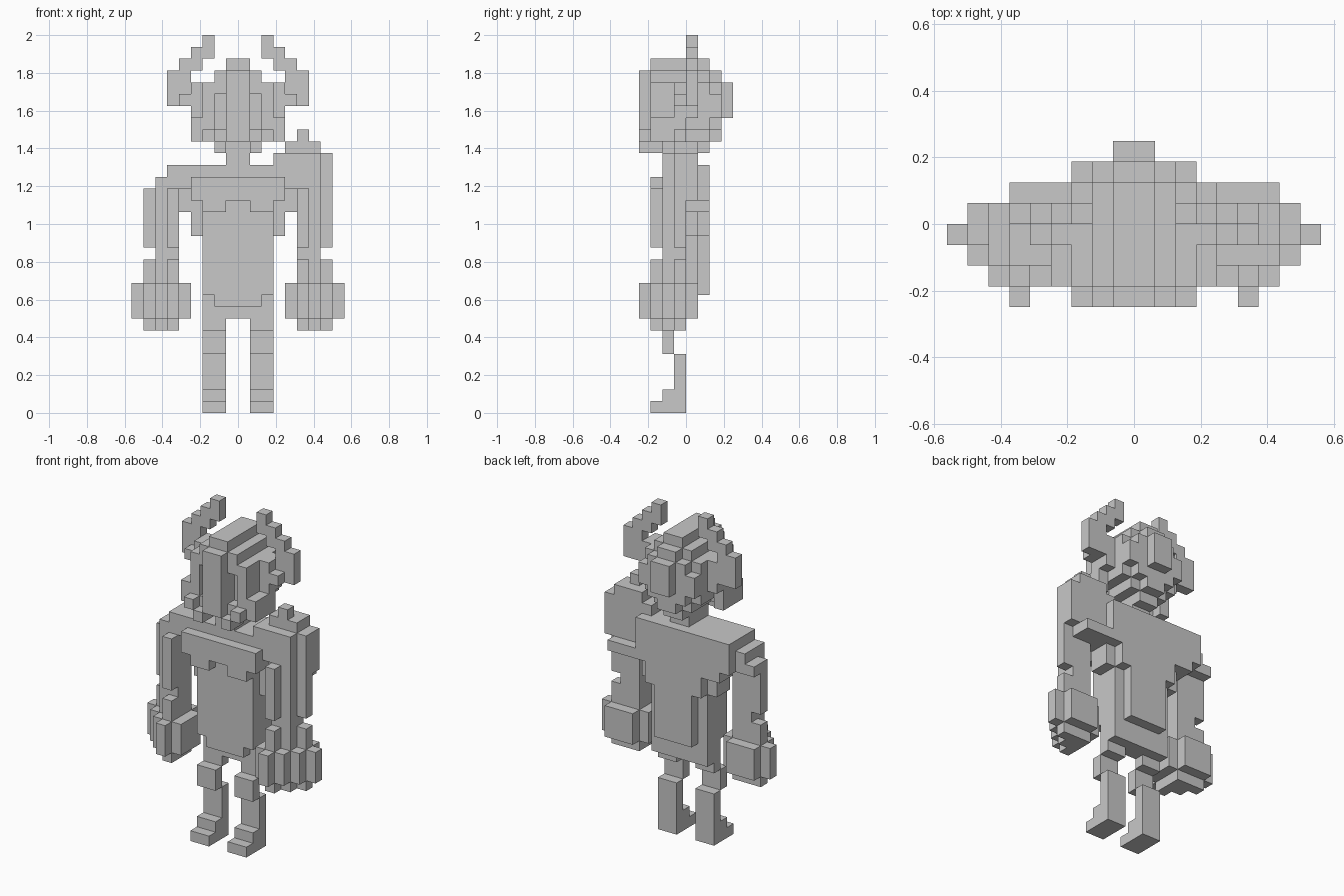
import bpy, bmesh, math
from mathutils import Vector

if "Cube" in bpy.data.objects:
    bpy.data.objects.remove(bpy.data.objects["Cube"])

U = 0.0625  # one block; 32 blocks tall

grey = bpy.data.materials.new("stone_grey")
grey.diffuse_color = (0.58, 0.58, 0.58, 1)
grey.use_nodes = True
grey.node_tree.nodes["Principled BSDF"].inputs["Base Color"].default_value = grey.diffuse_color

# direction, axis and sign of each side of a unit block
SIDES = [((s if a == 0 else 0, s if a == 1 else 0, s if a == 2 else 0), a, s)
         for a in range(3) for s in (-1, 1)]


def blocks(name, boxes, mirror=False):
    """Union of block boxes (x0,x1,y0,y1,z0,z1); outer skin only, flat areas merged."""
    cells = set()
    for x0, x1, y0, y1, z0, z1 in boxes:
        for x in range(x0, x1):
            for y in range(y0, y1):
                for z in range(z0, z1):
                    cells.add((x, y, z))
                    if mirror:
                        cells.add((-1 - x, y, z))
    bm = bmesh.new()
    verts = {}

    def vert(p):
        if p not in verts:
            verts[p] = bm.verts.new(Vector(p) * U)
        return verts[p]

    for c in sorted(cells):
        for d, a, s in SIDES:
            if (c[0] + d[0], c[1] + d[1], c[2] + d[2]) in cells:
                continue
            loop = []
            for i, j in ((0, 0), (1, 0), (1, 1), (0, 1)):
                p = list(c)
                p[a] += (s > 0)
                p[(a + 1) % 3] += i
                p[(a + 2) % 3] += j
                loop.append(vert(tuple(p)))
            bm.faces.new(loop if s > 0 else loop[::-1])
    bmesh.ops.dissolve_limit(bm, angle_limit=math.radians(1),
                             verts=bm.verts[:], edges=bm.edges[:])
    me = bpy.data.meshes.new(name)
    bm.to_mesh(me)
    bm.free()
    me.materials.append(grey)
    ob = bpy.data.objects.new(name, me)
    bpy.context.collection.objects.link(ob)
    return ob


def flip(boxes):
    return [(-b, -a, *rest) for a, b, *rest in boxes]


# Legs with stepped feet and a forward knee
leg = [(1, 3, -3, 0, 0, 1), (1, 3, -2, 0, 1, 2), (1, 3, -1, 0, 2, 5),
       (1, 3, -2, -1, 5, 7), (1, 3, -1, 0, 7, 8)]
blocks("right_leg", leg)
blocks("left_leg", flip(leg))

# Torso: hips, belly, back panel and side muscles
blocks("torso", [
    (-3, 3, -1, 1, 8, 10), (-2, 2, -2, 1, 9, 10), (-3, 3, -2, 1, 10, 20),
    (-2, 2, 1, 2, 10, 18), (-3, 3, 1, 2, 15, 19),
    (-4, -3, -1, 1, 15, 18), (3, 4, -1, 1, 15, 18),
    (-5, 5, -1, 2, 17, 18), (-5, 5, -1, 1, 18, 19),
])

# Chest plate with a notch in the middle
blocks("chest", [
    (-4, 4, -3, -1, 18, 20), (-3, -1, -3, -1, 17, 18), (1, 3, -3, -1, 17, 18),
])

# Shoulder yoke and the low left shoulder
blocks("shoulders", [
    (-6, 4, -2, 2, 20, 21), (-7, -3, -2, 1, 19, 20), (-6, 4, 0, 2, 18, 20),
    (-8, -5, -1, 1, 18, 19),
])

# Raised right shoulder
blocks("right_shoulder_guard", [
    (3, 8, -1, 1, 18, 22), (3, 7, -2, 1, 19, 22),
    (4, 7, -1, 1, 22, 23), (5, 6, -1, 0, 23, 24), (4, 7, 0, 2, 17, 18),
])

# Arms, stepped round the outer front corner
arm = [(7, 8, -1, 0, 14, 19), (6, 7, -2, 0, 14, 19), (5, 6, -3, 0, 14, 19),
       (5, 7, -2, 0, 13, 14)]
blocks("right_arm", arm)
blocks("left_arm", flip(arm))

# Heavy hands with stepped fingers and a bulging back
hand = [(7, 8, -1, 0, 7, 13), (6, 7, -2, 0, 7, 13), (5, 6, -3, 0, 7, 13),
        (8, 9, -1, 0, 8, 11), (7, 8, -2, 0, 8, 11), (6, 7, -3, 0, 8, 11),
        (5, 6, -4, 0, 8, 11), (4, 5, -3, 0, 8, 11), (5, 8, 0, 1, 8, 11)]
blocks("right_hand", hand)
blocks("left_hand", flip(hand))

# Neck
blocks("neck", [(-1, 1, -2, 1, 21, 23)])

# Head: core, crest and nose ridge, brow, stepped jaw, ears, rounded back
blocks("head", [
    (-3, 3, -2, 2, 24, 28), (-2, 2, -2, 2, 23, 24), (-2, 2, -3, 2, 28, 29),
    (-1, 1, -4, 3, 23, 29), (-1, 1, -3, 2, 29, 30),
    (1, 3, -3, -2, 27, 28), (2, 3, -3, -2, 24, 27),
    (1, 2, -4, -2, 22, 23), (2, 3, -4, -1, 23, 24), (1, 2, -3, -2, 23, 24),
    (-1, 1, 0, 2, 22, 23), (3, 4, -3, 0, 23, 25), (3, 4, -1, 1, 25, 28),
    (-2, 2, 2, 3, 24, 28), (-3, 3, 2, 3, 25, 27), (-1, 1, 3, 4, 25, 28),
], mirror=True)

# Horns curving out and up
horn = [(4, 5, -1, 0, 26, 27), (4, 6, 0, 1, 26, 29),
        (4, 5, 0, 1, 29, 30), (3, 4, 0, 1, 29, 31), (2, 3, 0, 1, 30, 32)]
blocks("right_horn", horn)
blocks("left_horn", flip(horn))
